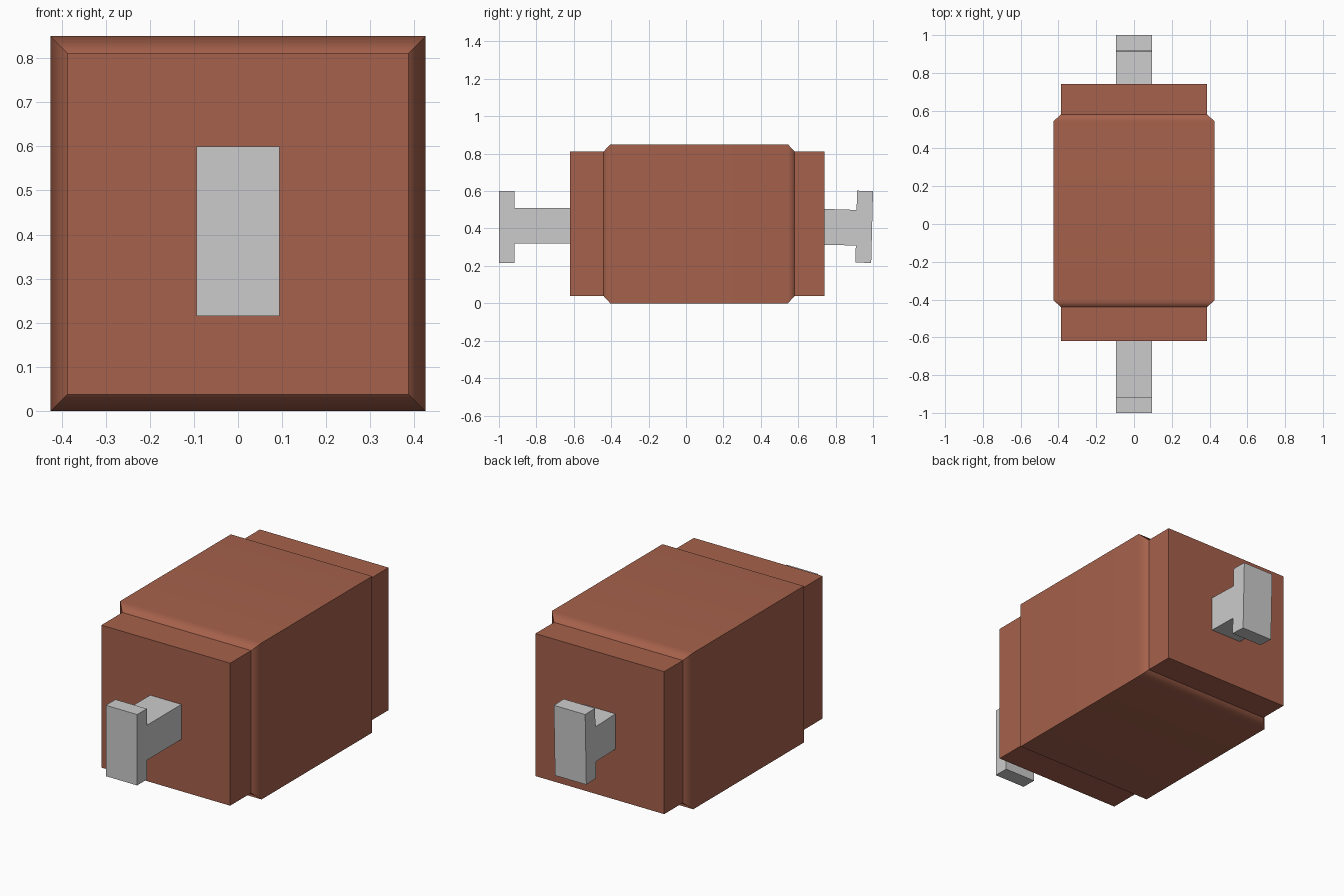
import bpy, bmesh, math

if "Cube" in bpy.data.objects:
    bpy.data.objects.remove(bpy.data.objects["Cube"])


def add_object(name, bm):
    bmesh.ops.recalc_face_normals(bm, faces=bm.faces)
    mesh = bpy.data.meshes.new(name)
    bm.to_mesh(mesh)
    bm.free()
    obj = bpy.data.objects.new(name, mesh)
    bpy.context.collection.objects.link(obj)
    return obj


# Brown motor casing: square sections lofted along y
SECTIONS = [(-0.62, 0.387), (-0.44, 0.387), (-0.405, 0.425),
            (0.545, 0.425), (0.58, 0.387), (0.74, 0.387)]
bm = bmesh.new()
rings = [[bm.verts.new((sx * h, y, 0.425 + sz * h))
          for sx, sz in ((-1, -1), (1, -1), (1, 1), (-1, 1))]
         for y, h in SECTIONS]
for a, b in zip(rings, rings[1:]):
    for i in range(4):
        j = (i + 1) % 4
        bm.faces.new((a[i], a[j], b[j], b[i]))
bm.faces.new(rings[0])
bm.faces.new(rings[-1])
casing = add_object("casing", bm)

# Smooth the chamfers into the casing, keep the step creases sharp
bpy.context.view_layer.objects.active = casing
casing.select_set(True)
bpy.ops.object.shade_smooth_by_angle(angle=math.radians(50))
for e in casing.data.edges:
    if {v // 4 for v in e.vertices} in ({1}, {4}):
        e.use_edge_sharp = True
weighted = casing.modifiers.new("weighted_normals", 'WEIGHTED_NORMAL')
weighted.keep_sharp = True

brown = bpy.data.materials.new("brown")
brown.diffuse_color = (0.38, 0.12, 0.07, 1)
brown.use_nodes = True
brown.node_tree.nodes["Principled BSDF"].inputs["Base Color"].default_value = brown.diffuse_color
casing.data.materials.append(brown)


# Grey T-shaped end lugs: side profile (y, z) extruded across x
def lug(name, profile):
    bm = bmesh.new()
    face = bm.faces.new([bm.verts.new((-0.094, y, z)) for y, z in profile])
    ext = bmesh.ops.extrude_face_region(bm, geom=[face])["geom"]
    bmesh.ops.translate(bm, vec=(0.188, 0, 0),
                        verts=[g for g in ext if isinstance(g, bmesh.types.BMVert)])
    return add_object(name, bm)


lug("front_lug", [(-0.61, 0.51), (-0.917, 0.51), (-0.917, 0.60), (-1.0, 0.60),
                  (-1.0, 0.215), (-0.917, 0.215), (-0.917, 0.32), (-0.61, 0.32)])
lug("rear_lug", [(0.73, 0.505), (0.912, 0.499), (0.915, 0.602), (1.0, 0.60),
                 (0.99, 0.215), (0.905, 0.219), (0.908, 0.309), (0.73, 0.313)])
